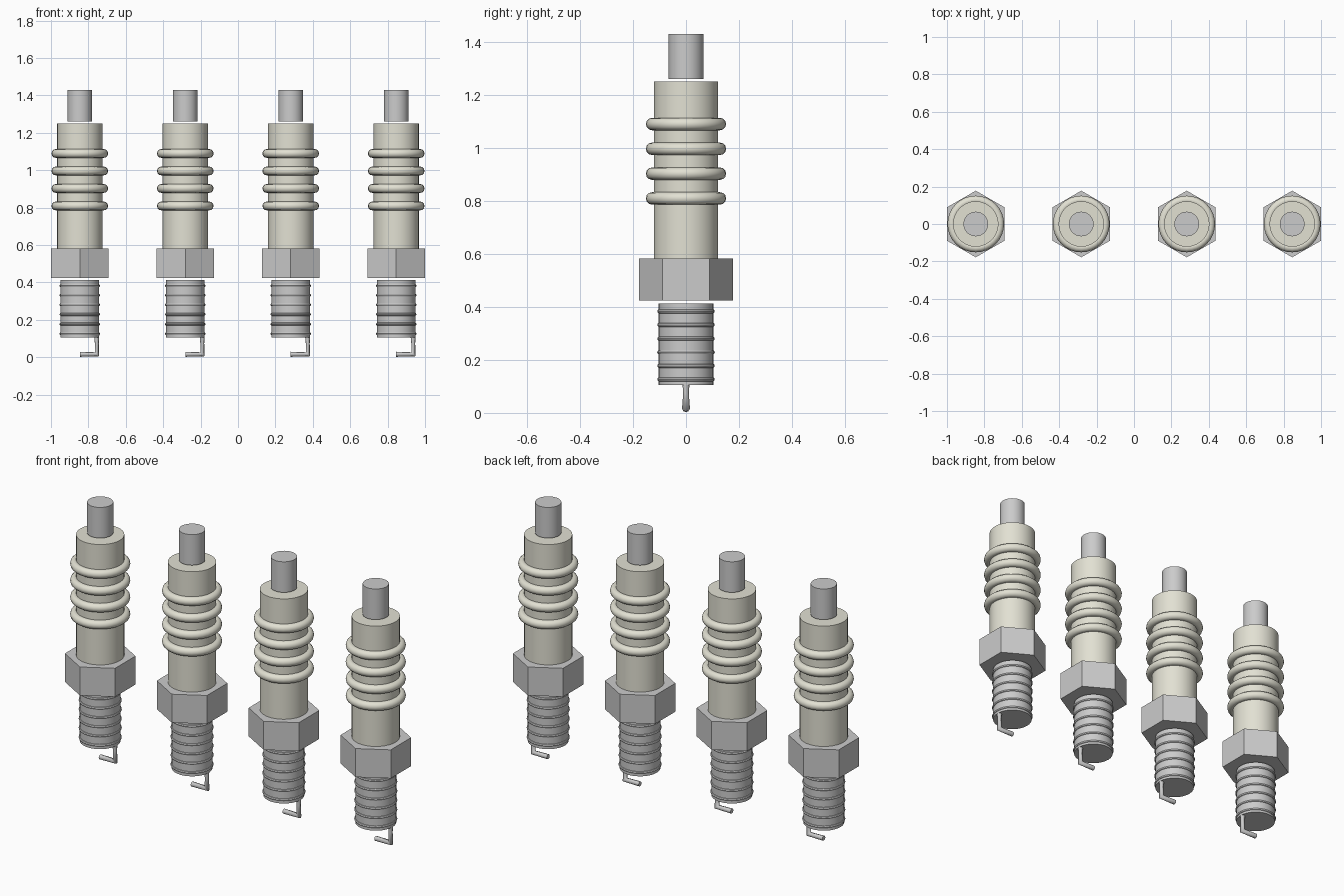
import bpy, bmesh, math

if "Cube" in bpy.data.objects:
    bpy.data.objects.remove(bpy.data.objects["Cube"])

ceramic = bpy.data.materials.new("ceramic")
ceramic.diffuse_color = (0.76, 0.75, 0.65, 1)
ceramic.use_nodes = True
ceramic.node_tree.nodes["Principled BSDF"].inputs["Base Color"].default_value = ceramic.diffuse_color


def lathe(name, x, profile, sides=32, closed=False, mat=None, smooth=True):
    """Revolve (radius, z) points around a vertical axis at x."""
    bm = bmesh.new()
    rings = []
    for r, z in profile:
        rings.append([bm.verts.new((r * math.cos(math.pi / 2 + 2 * math.pi * i / sides),
                                    r * math.sin(math.pi / 2 + 2 * math.pi * i / sides), z))
                      for i in range(sides)])
    n = len(rings)
    for k in range(n if closed else n - 1):
        a, b = rings[k], rings[(k + 1) % n]
        for i in range(sides):
            j = (i + 1) % sides
            bm.faces.new((a[i], a[j], b[j], b[i]))
    if not closed:
        bm.faces.new(rings[0][::-1])
        bm.faces.new(rings[-1])
    bmesh.ops.recalc_face_normals(bm, faces=bm.faces)
    me = bpy.data.meshes.new(name)
    bm.to_mesh(me)
    bm.free()
    ob = bpy.data.objects.new(name, me)
    ob.location.x = x
    bpy.context.collection.objects.link(ob)
    if mat:
        me.materials.append(mat)
    if smooth:
        bpy.ops.object.select_all(action='DESELECT')
        ob.select_set(True)
        bpy.context.view_layer.objects.active = ob
        bpy.ops.object.shade_smooth_by_angle(angle=math.radians(40))
    return ob


def rod(name, x, r, z0, z1, **kw):
    return lathe(name, x, [(r, z0), (r, z1)], **kw)


def ring(name, x, major, minor, z, segs=12, **kw):
    prof = [(major + minor * math.cos(2 * math.pi * i / segs),
             z + minor * math.sin(2 * math.pi * i / segs)) for i in range(segs)]
    return lathe(name, x, prof, closed=True, **kw)


def electrode(name, x):
    cu = bpy.data.curves.new(name, 'CURVE')
    cu.dimensions = '3D'
    cu.bevel_depth = 0.015
    cu.bevel_resolution = 2
    cu.use_fill_caps = True
    sp = cu.splines.new('POLY')
    path = [(0.09, 0.13, 1), (0.091, 0.075, 0.7), (0.092, 0.016, 1), (0.0, 0.016, 0.9)]
    sp.points.add(len(path) - 1)
    for p, (px, pz, r) in zip(sp.points, path):
        p.co = (px, 0, pz, 1)
        p.radius = r
    ob = bpy.data.objects.new(name, cu)
    ob.location.x = x
    bpy.context.collection.objects.link(ob)


for n in range(4):
    x = -0.846 + 0.564 * n
    tag = f"_{n + 1}"
    # threaded base
    rod("thread_core" + tag, x, 0.103, 0.106, 0.412)
    for k in range(6):
        ring(f"thread_ridge{tag}_{k + 1}", x, 0.1, 0.0085, 0.126 + 0.0514 * k, segs=8)
    # hexagonal nut
    rod("hex_nut" + tag, x, 0.178, 0.424, 0.582, sides=6, smooth=False)
    # ribbed insulator
    rod("insulator" + tag, x, 0.1215, 0.582, 1.25, mat=ceramic)
    for k in range(4):
        ring(f"insulator_rib{tag}_{k + 1}", x, 0.128, 0.0235, 0.809 + 0.0935 * k, mat=ceramic)
    # top terminal and bent ground electrode
    rod("terminal" + tag, x, 0.066, 1.26, 1.43)
    electrode("ground_electrode" + tag, x)
